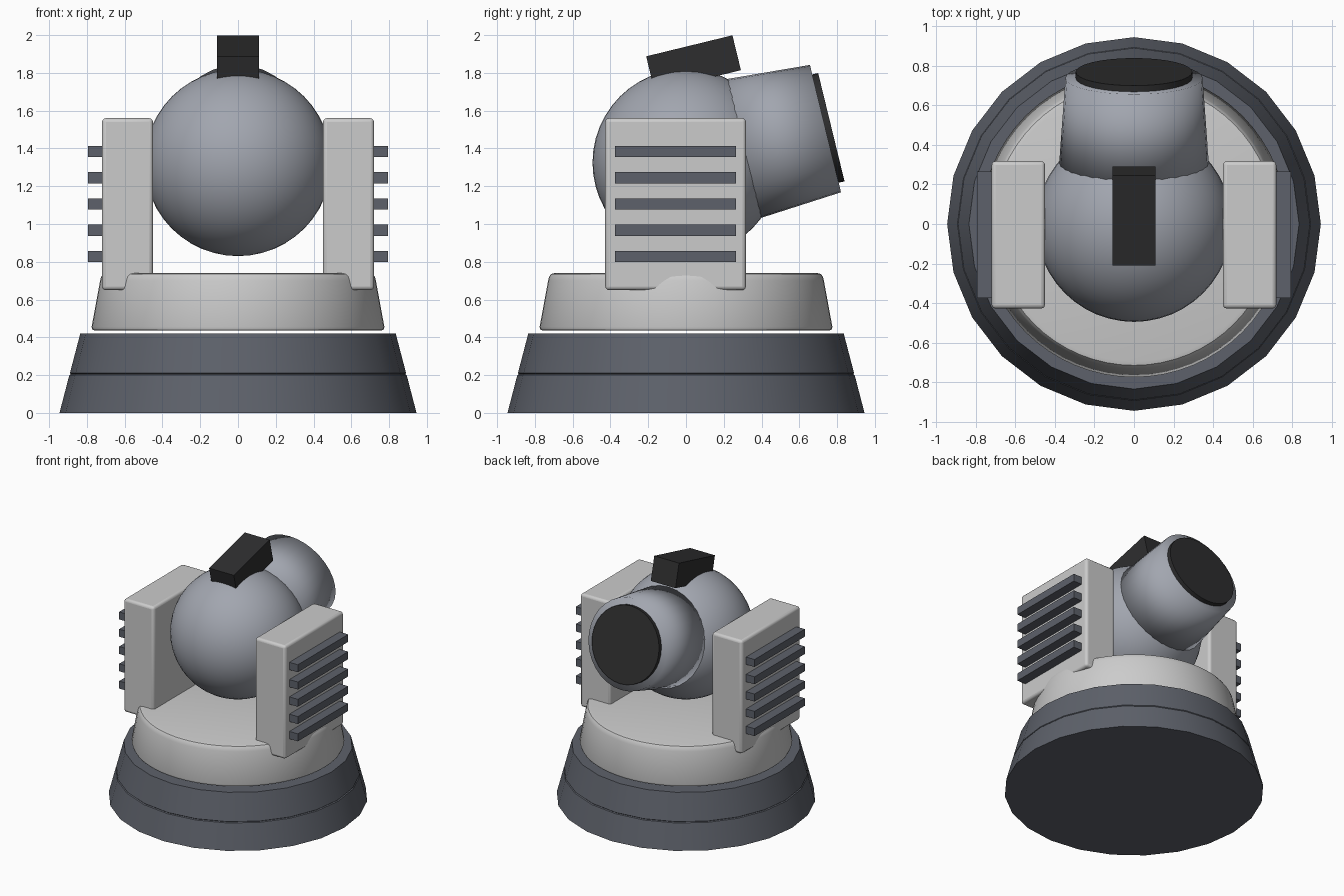
import bpy, bmesh, math
from mathutils import Matrix, Vector

cube = bpy.data.objects.get("Cube")
if cube:
    bpy.data.objects.remove(cube)


def material(name, r, g, b):
    m = bpy.data.materials.new(name)
    m.use_nodes = True
    m.diffuse_color = (r, g, b, 1)
    m.node_tree.nodes["Principled BSDF"].inputs["Base Color"].default_value = (r, g, b, 1)
    return m


pale = material("pale_grey", 0.6, 0.6, 0.6)
steel = material("steel_grey", 0.36, 0.38, 0.43)
slate = material("slate_grey", 0.11, 0.12, 0.145)
black = material("near_black", 0.027, 0.027, 0.028)


def finish(name, bm, mat, matrix=Matrix(), bevel=0, smooth=35):
    """Turn a bmesh into a placed, shaded object."""
    bmesh.ops.recalc_face_normals(bm, faces=bm.faces)
    mesh = bpy.data.meshes.new(name)
    bm.to_mesh(mesh)
    bm.free()
    mesh.transform(matrix)
    mesh.materials.append(mat)
    ob = bpy.data.objects.new(name, mesh)
    bpy.context.collection.objects.link(ob)
    if bevel:
        mod = ob.modifiers.new("rounded_edges", 'BEVEL')
        mod.width = bevel
        mod.segments = 3
    bpy.ops.object.select_all(action='DESELECT')
    ob.select_set(True)
    bpy.context.view_layer.objects.active = ob
    if smooth:
        bpy.ops.object.shade_smooth_by_angle(angle=math.radians(smooth))
    return ob


def lathe(name, profile, sides, mat, matrix=Matrix(), smooth=35):
    """Revolve (radius, height) points around z and cap both ends."""
    bm = bmesh.new()
    rings = []
    for r, z in profile:
        angles = [math.tau * i / sides for i in range(sides)]
        rings.append([bm.verts.new((r * math.cos(a), r * math.sin(a), z)) for a in angles])
    for low, high in zip(rings, rings[1:]):
        for i in range(sides):
            j = (i + 1) % sides
            bm.faces.new((low[i], low[j], high[j], high[i]))
    bm.faces.new(rings[0])
    bm.faces.new(rings[-1])
    return finish(name, bm, mat, matrix, smooth=smooth)


def box(name, size, centre, mat, tilt=0, bevel=0):
    bm = bmesh.new()
    bmesh.ops.create_cube(bm, size=1, matrix=Matrix.Diagonal((*size, 1)))
    place = Matrix.Translation(centre) @ Matrix.Rotation(tilt, 4, 'X')
    return finish(name, bm, mat, place, bevel, smooth=35 if bevel else 0)


# Tapered foot with a fine seam halfway up
lathe("base", [(0.945, 0), (0.893, 0.2), (0.885, 0.205), (0.89, 0.21), (0.835, 0.42)], 24, slate)

# Turntable with rounded rims
lathe("turntable", [(0.755, 0.435), (0.77, 0.44), (0.775, 0.455), (0.73, 0.7), (0.725, 0.72),
                    (0.715, 0.735), (0.695, 0.74)], 64, pale)

# Side arms with cooling slats
for side, label in ((1, "left"), (-1, "right")):
    box(label + "_arm", (0.27, 0.745, 0.91), (side * 0.585, -0.055, 1.105), pale, bevel=0.02)
    for i in range(5):
        box(f"{label}_slat_{i + 1}", (0.1, 0.64, 0.06),
            (side * 0.745, -0.055, 0.828 + i * 0.139), slate)

# Ball head
centre = Vector((0, 0, 1.325))
bm = bmesh.new()
bmesh.ops.create_uvsphere(bm, u_segments=48, v_segments=24, radius=0.495)
finish("ball_head", bm, steel, Matrix.Translation(centre), smooth=180)

# Barrel and lens share an axis tilted up toward the back
pitch = math.radians(13.7)
axis = Matrix.Translation(centre) @ Matrix.Rotation(pitch - math.pi / 2, 4, 'X')
lathe("barrel", [(0.381, 0.28), (0.347, 0.76)], 32, steel, axis, smooth=180)
lathe("lens", [(0.295, 0.75), (0.295, 0.792)], 32, black, axis)

# Sight block on top of the head
box("sight_block", (0.22, 0.47, 0.19), (0, 0.04, 1.851), black, tilt=pitch)
